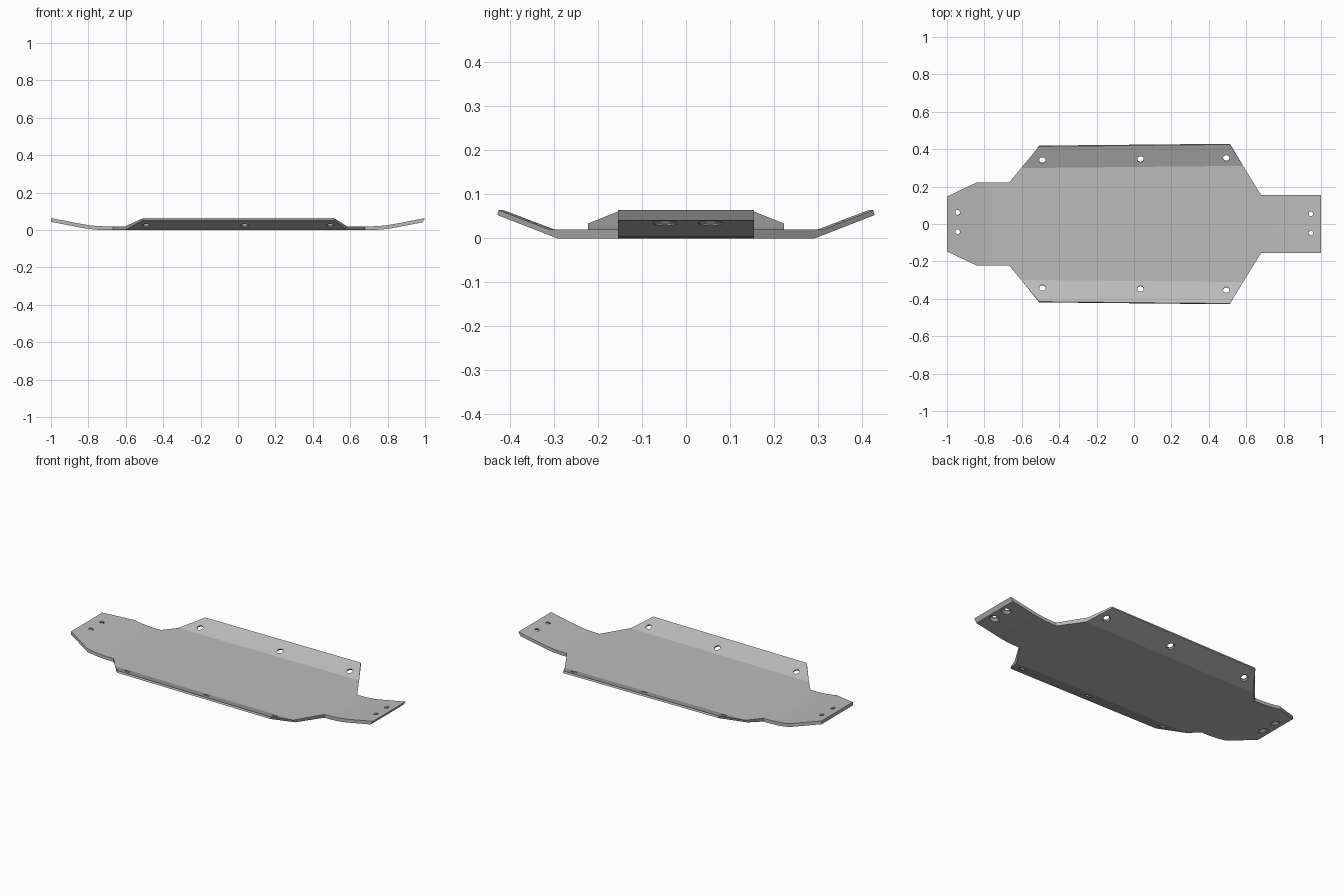
import bpy, bmesh, math
from mathutils import Vector, Matrix

if "Cube" in bpy.data.objects:
    bpy.data.objects.remove(bpy.data.objects["Cube"])

T = 0.02                      # plate thickness
TAPER = 0.01                  # side edges widen slightly towards +x
WING_BEND, WING_EDGE = 0.305, 0.42
WING_RISE = 0.044
END_BEND, END_RISE = 0.77, 0.044
SOFT = 0.07                   # half length of the rounded end bends


def end_rise(x):
    """Height of the upswept ends, with a rounded bend."""
    d, slope = abs(x) - END_BEND, END_RISE / (1 - END_BEND)
    if d <= -SOFT:
        return 0.0
    return slope * (d if d >= SOFT else (d + SOFT) ** 2 / (4 * SOFT))


def wing_rise(x, y):
    """Height of the folded side wings."""
    d = abs(y) - TAPER * x - WING_BEND
    return max(0.0, d) * WING_RISE / (WING_EDGE - WING_BEND)


def top_z(x, y):
    return T + end_rise(x) + wing_rise(x, y)


def bottom_point(x, y):
    """Underside point matching a point of the upper face."""
    d = abs(y) - TAPER * x
    s = math.copysign(1, y)
    z = top_z(x, y) - T
    if d > WING_EDGE - 0.02:
        return (x, y + s * 0.004, z + 0.009)
    if abs(d - WING_BEND) < 0.002:
        return (x, y - s * 0.018, 0)
    if x > 0.999:
        return (0.985, y, z - 0.003)
    return (x, y, z)


# Plate: flat outline, cut along the bends, folded, then closed underneath
half = [(-1, 0.147), (-0.84, 0.223), (-0.667, 0.223), (-0.507, 0.415),
        (0.513, 0.425), (0.68, 0.154), (1, 0.154)]
outline = half[::-1] + [(x, -y) for x, y in half]
bm = bmesh.new()
bm.faces.new([bm.verts.new((x, y, 0)) for x, y in outline])


def cut(co, no):
    bmesh.ops.bisect_plane(bm, geom=bm.verts[:] + bm.edges[:] + bm.faces[:],
                           plane_co=co, plane_no=no, dist=1e-5)


for s in (-1, 1):
    cut((0, s * WING_BEND, 0), (-TAPER, s, 0))
    for i in range(7):
        cut((s * (END_BEND + SOFT * (i / 3 - 1)), 0, 0), (1, 0, 0))

tops = bm.faces[:]
rim = [e for e in bm.edges if len(e.link_faces) == 1]
under = {v: bm.verts.new(bottom_point(v.co.x, v.co.y)) for v in bm.verts[:]}
for f in tops:
    bm.faces.new([under[v] for v in reversed(f.verts[:])])
for e in rim:
    a, b = e.verts
    bm.faces.new((a, b, under[b], under[a]))
for v in under:
    v.co.z = top_z(v.co.x, v.co.y)
bmesh.ops.recalc_face_normals(bm, faces=bm.faces[:])
mesh = bpy.data.meshes.new("skid_plate")
bm.to_mesh(mesh)
bm.free()
plate = bpy.data.objects.new("skid_plate", mesh)
bpy.context.collection.objects.link(plate)

# Countersunk bolt holes: a straight bore that flares out at the underside
holes = [(-0.942, 0.062, 0.013), (-0.942, -0.042, 0.013),
         (0.945, 0.055, 0.013), (0.945, -0.048, 0.013)]
for x, y in ((-0.49, 0.341), (0.035, 0.346), (0.493, 0.352)):
    holes += [(x, y, 0.017), (x, -y, 0.017)]

cb = bmesh.new()
N = 24
for x, y, r in holes:
    e = 0.001
    nx = -(top_z(x + e, y) - top_z(x - e, y)) / (2 * e)
    ny = -(top_z(x, y + e) - top_z(x, y - e)) / (2 * e)
    rot = Vector((nx, ny, 1)).to_track_quat('Z', 'Y').to_matrix().to_4x4()
    mat = Matrix.Translation((x, y, top_z(x, y))) @ rot
    rings = []
    for rad, z in ((r, 0.02), (r, -0.007), (0.027, -0.017), (0.027, -0.04)):
        rings.append([cb.verts.new(mat @ Vector((
            rad * math.cos(2 * math.pi * i / N),
            rad * math.sin(2 * math.pi * i / N), z))) for i in range(N)])
    cb.faces.new(rings[0])
    cb.faces.new(rings[-1][::-1])
    for p, q in zip(rings, rings[1:]):
        for i in range(N):
            j = (i + 1) % N
            cb.faces.new((p[i], q[i], q[j], p[j]))
bmesh.ops.recalc_face_normals(cb, faces=cb.faces[:])
cmesh = bpy.data.meshes.new("hole_cutter")
cb.to_mesh(cmesh)
cb.free()
cutter = bpy.data.objects.new("hole_cutter", cmesh)
bpy.context.collection.objects.link(cutter)
cutter.hide_render = True

mod = plate.modifiers.new("bolt_holes", 'BOOLEAN')
mod.operation = 'DIFFERENCE'
mod.solver = 'EXACT'
mod.object = cutter
bpy.context.view_layer.objects.active = plate
plate.select_set(True)
bpy.ops.object.modifier_apply(modifier=mod.name)
bpy.data.objects.remove(cutter)

# Bare metal
metal = bpy.data.materials.new("grey_metal")
metal.diffuse_color = (0.5, 0.5, 0.5, 1)
metal.use_nodes = True
metal.node_tree.nodes["Principled BSDF"].inputs["Base Color"].default_value = metal.diffuse_color
plate.data.materials.clear()
plate.data.materials.append(metal)
for p in plate.data.polygons:
    p.material_index = 0
bpy.ops.object.shade_smooth_by_angle(angle=math.radians(15))
